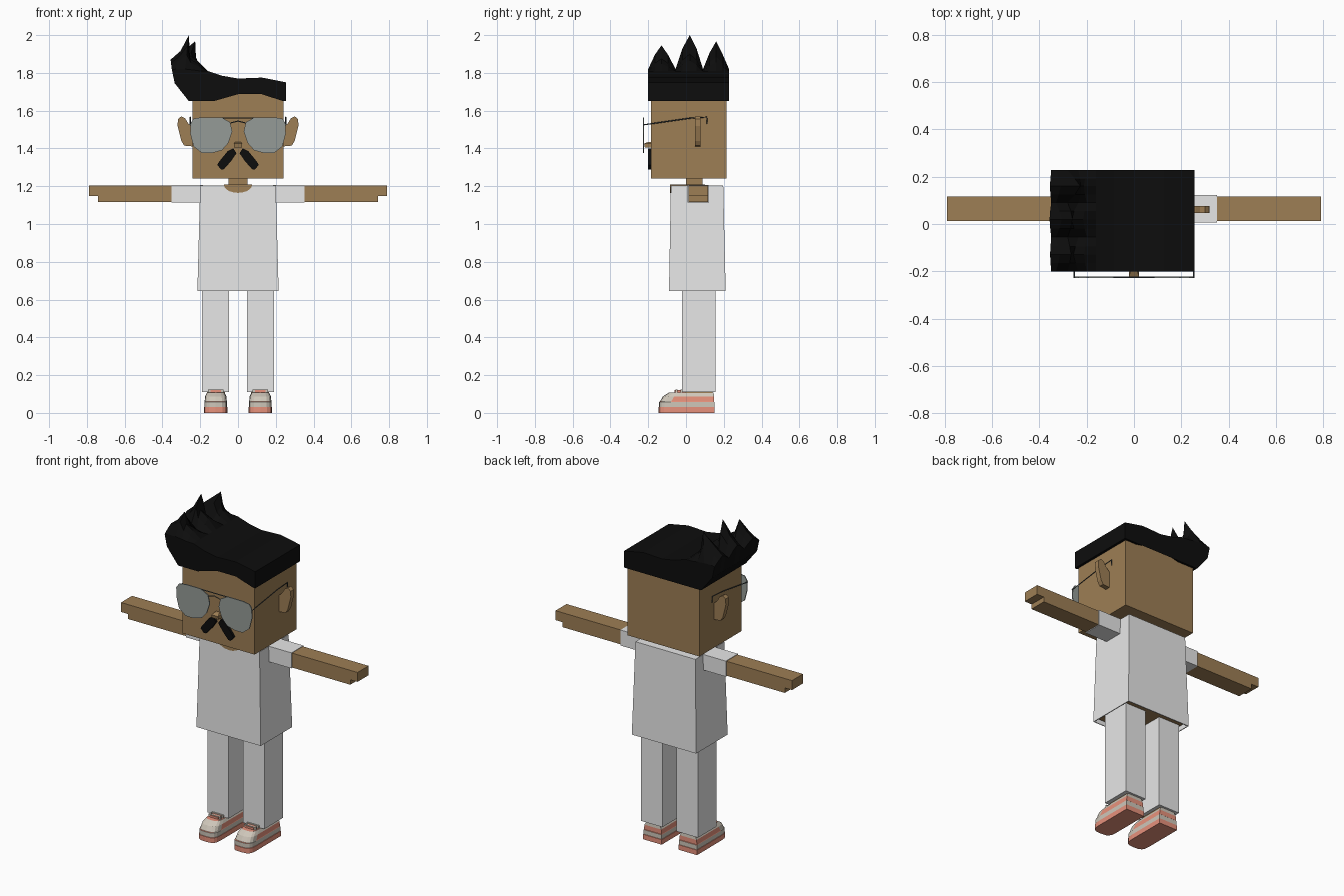
import bpy, bmesh, math
from mathutils import Vector

cube = bpy.data.objects.get("Cube")
if cube:
    bpy.data.objects.remove(cube, do_unlink=True)


def material(name, r, g, b):
    mat = bpy.data.materials.new(name)
    mat.use_nodes = True
    mat.diffuse_color = (r, g, b, 1)
    bsdf = mat.node_tree.nodes["Principled BSDF"]
    bsdf.inputs["Base Color"].default_value = (r, g, b, 1)
    bsdf.inputs["Roughness"].default_value = 0.8
    return mat


skin = material("skin brown", 0.34, 0.21, 0.09)
white = material("cloth white", 0.8, 0.8, 0.8)
black = material("hair black", 0.004, 0.004, 0.004)
lens_grey = material("lens grey", 0.3, 0.33, 0.31)
frame_grey = material("frame grey", 0.06, 0.08, 0.09)
salmon = material("shoe salmon", 0.84, 0.3, 0.21)
beige = material("shoe beige", 0.62, 0.57, 0.49)


def loft(name, rings, *mats, caps=True, rule=None):
    """Join equal-length rings of points; rule(center, normal) gives the material slot."""
    bm = bmesh.new()
    rows = [[bm.verts.new(p) for p in ring] for ring in rings]
    n = len(rows[0])
    for a, b in zip(rows, rows[1:]):
        for i in range(n):
            j = (i + 1) % n
            bm.faces.new((a[i], a[j], b[j], b[i]))
    if caps:
        bm.faces.new(rows[0])
    bm.faces.new(rows[-1])
    bmesh.ops.recalc_face_normals(bm, faces=bm.faces)
    bm.normal_update()
    if rule:
        for f in bm.faces:
            f.material_index = rule(f.calc_center_median(), f.normal)
    mesh = bpy.data.meshes.new(name)
    bm.to_mesh(mesh)
    bm.free()
    for mat in mats:
        mesh.materials.append(mat)
    obj = bpy.data.objects.new(name, mesh)
    bpy.context.collection.objects.link(obj)
    return obj


def rect(x, y, z):
    """Horizontal rectangle spanning the x pair and y pair."""
    return [(x[0], y[0], z), (x[1], y[0], z), (x[1], y[1], z), (x[0], y[1], z)]


def box(name, x, y, z, mat):
    return loft(name, [rect(x, y, z[0]), rect(x, y, z[1])], mat)


def slab(name, outline, y, mat, side=1):
    """Front-facing outline of (x, z) points extruded along y."""
    return loft(name, [[(side * px, d, pz) for px, pz in outline] for d in y], mat)


def wire(name, points, mat, radius=0.003):
    curve = bpy.data.curves.new(name, "CURVE")
    curve.dimensions = "3D"
    curve.bevel_depth = radius
    curve.bevel_resolution = 0
    curve.use_fill_caps = True
    spline = curve.splines.new("POLY")
    spline.points.add(len(points) - 1)
    for p, co in zip(spline.points, points):
        p.co = (*co, 1)
    curve.materials.append(mat)
    obj = bpy.data.objects.new(name, curve)
    bpy.context.collection.objects.link(obj)


# Head, neck and nose
box("head", (-0.24, 0.24), (-0.185, 0.215), (1.24, 1.7), skin)
box("neck", (-0.05, 0.05), (0, 0.088), (1.19, 1.25), skin)
loft("nose", [rect((-0.022, 0.022), (-0.218, -0.18), 1.405),
              rect((-0.022, 0.022), (-0.222, -0.18), 1.425),
              rect((-0.014, 0.014), (-0.2, -0.18), 1.435)], skin)


# Hair: one cross-section swept front to back, rising into three spikes
def hair_ring(y, spike, fringe, tip_x):
    low = [(-0.35, 1.815), (-0.33, 1.82), (-0.28, 1.82), (-0.235, 1.815), (-0.2, 1.81)]
    high = [(-0.357, 1.87), (-0.305, 1.915), (tip_x, 2.0), (tip_x - 0.005, 1.9), (-0.215, 1.865)]
    crest = [Vector(a).lerp(Vector(b), spike) for a, b in zip(low, high)]
    base = [(0.255, 1.65), (0.24, 1.65), (0.127, fringe), (0, fringe), (-0.13, 1.65),
            (-0.26, 1.65), (-0.335, 1.745)]
    top = [(-0.16, 1.81), (-0.085, 1.785), (0, 1.77), (0.127, 1.775), (0.255, 1.75)]
    return [(x, y, z) for x, z in base + crest + top]


stations = [(-0.2, 0), (-0.165, 0.42), (-0.13, 0.7), (-0.095, 0.42), (-0.055, 0),
            (-0.018, 0.62), (0.02, 1), (0.055, 0.62), (0.09, 0),
            (0.125, 0.48), (0.16, 0.82), (0.19, 0.48), (0.228, 0)]
loft("hair", [hair_ring(y, s, 1.65 if y > 0.2 else 1.687, -0.215 if y > 0.1 else -0.26)
              for y, s in stations], black)

# Shirt shell over the body, with a scooped neckline
shirt = loft("shirt", [rect((-0.215, 0.215), (-0.09, 0.21), 0.645),
                       rect((-0.2, 0.2), (-0.08, 0.197), 1.205)], white, caps=False)
shell = shirt.modifiers.new("thickness", "SOLIDIFY")
shell.thickness = 0.007
shell.offset = -1
loft("body", [rect((-0.2, 0.2), (-0.076, 0.196), 0.665),
              rect((-0.185, 0.185), (-0.066, 0.182), 1.19)], skin)
scoop = [(0.075 * math.cos(a), 1.208 - 0.043 * math.sin(a))
         for a in (math.pi * i / 10 for i in range(11))]
slab("neckline", scoop, (-0.086, 0.1), skin)

# Outlines of mirrored parts, given for the left side
arm = [(0.33, 1.117), (0.742, 1.117), (0.742, 1.147), (0.79, 1.147), (0.79, 1.204), (0.33, 1.204)]
ear = [(0.23, 1.41), (0.285, 1.415), (0.3, 1.44), (0.32, 1.52), (0.318, 1.555), (0.3, 1.57),
       (0.28, 1.56), (0.262, 1.53), (0.23, 1.5)]
lens = [(0.25, 1.535), (0.235, 1.558), (0.19, 1.565), (0.09, 1.565), (0.042, 1.54), (0.03, 1.49),
        (0.05, 1.43), (0.085, 1.39), (0.14, 1.375), (0.19, 1.375), (0.235, 1.41), (0.253, 1.48)]
moustache = [(0.025, 1.4), (0.008, 1.375), (0.035, 1.335), (0.075, 1.29), (0.088, 1.288),
             (0.11, 1.312), (0.1, 1.33), (0.055, 1.385)]


# Shoe layers: rounded toe, flat heel, narrowing upward
def shoe_ring(center, half, toe, heel, z):
    arc = [math.pi * i / 8 for i in range(9)]
    ring = [(center + half * math.copysign(abs(math.cos(a)) ** 0.6, math.cos(a)),
             toe + 0.06 * (1 - math.sin(a) ** 0.7), z) for a in arc]
    return ring + [(center - half, heel, z), (center + half, heel, z)]


def shoe_color(c, normal):
    if c.z < 0.032:
        return 0
    if c.z < 0.056:
        return 1
    if normal.z > 0.9:
        return 0
    return 0 if c.y > -0.03 and c.z < 0.09 else 1


for side, word in ((1, "left"), (-1, "right")):
    def span(a, b):
        return (side * a, side * b)

    # Arms and sleeves
    slab(word + "_arm", arm, (0.012, 0.117), skin, side)
    box(word + "_sleeve", span(0.185, 0.352), (0.007, 0.123), (1.113, 1.207), white)

    # Face parts
    slab(word + "_ear", ear, (0.047, 0.077), skin, side)
    slab(word + "_moustache", moustache, (-0.2, -0.18), black, side)
    slab(word + "_lens", lens, (-0.228, -0.222), lens_grey, side)
    wire(word + "_temple", [(side * 0.253, y, z) for y, z in
                            ((-0.225, 1.525), (0.02, 1.56), (0.11, 1.566), (0.112, 1.53))], frame_grey)

    # Trouser legs, ankles and shoes
    box(word + "_trouser_leg", span(0.048, 0.19), (-0.02, 0.157), (0.11, 0.68), white)
    box(word + "_ankle", span(0.07, 0.165), (-0.005, 0.14), (0.08, 0.125), skin)
    mid = side * 0.118
    loft(word + "_shoe", [shoe_ring(mid, *layer) for layer in (
        (0.062, -0.145, 0.152, 0), (0.062, -0.145, 0.152, 0.03),
        (0.06, -0.143, 0.15, 0.031), (0.06, -0.143, 0.15, 0.058),
        (0.059, -0.138, 0.148, 0.06), (0.056, -0.122, 0.148, 0.088),
        (0.046, -0.09, 0.146, 0.108))], salmon, beige, rule=shoe_color)
    box(word + "_tongue", (mid - 0.028, mid + 0.028), (-0.06, -0.005), (0.1, 0.12), salmon)
    for k in range(2):
        y = -0.055 + 0.025 * k
        box(word + "_lace_%d" % (k + 1), (mid - 0.04, mid + 0.04), (y, y + 0.01), (0.105, 0.123), beige)

# Spectacle bridge
wire("brow_bar", [(-0.2, -0.225, 1.562), (0.2, -0.225, 1.562)], frame_grey)
wire("nose_bridge", [(-0.04, -0.225, 1.535), (0, -0.225, 1.545), (0.04, -0.225, 1.535)], frame_grey)
for side, word in ((1, "left"), (-1, "right")):
    wire(word + "_hinge", [(side * 0.245, -0.225, 1.525), (side * 0.255, -0.225, 1.525)], frame_grey)
